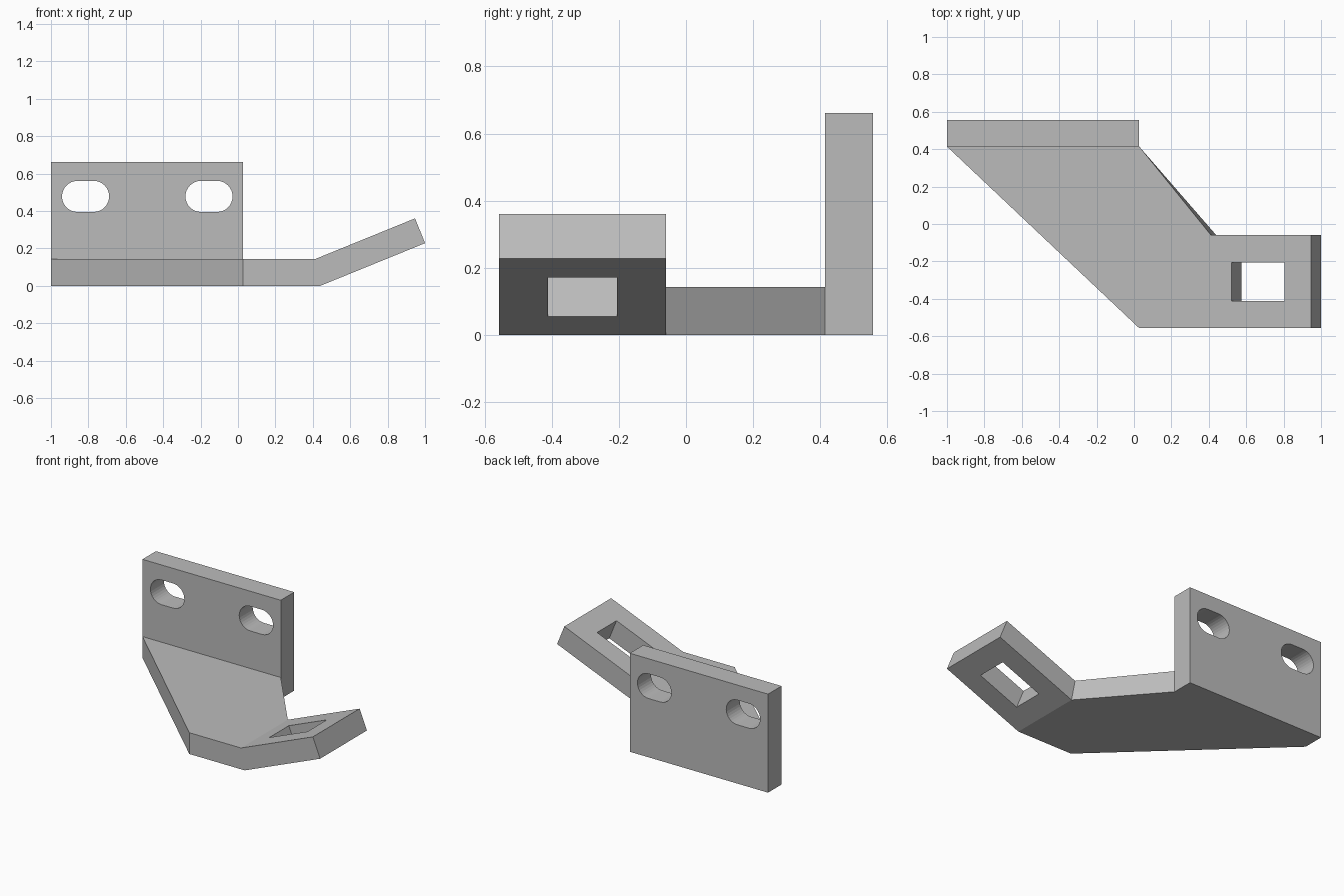
import bpy, bmesh, math
from mathutils import Matrix, Vector

cube = bpy.data.objects.get("Cube")
if cube:
    bpy.data.objects.remove(cube, do_unlink=True)

T = 0.143                      # sheet thickness
Y0, Y1 = -0.557, 0.557         # front and back
PLATE_X = (-1.0, 0.028)        # back plate, left to right
PLATE_Y = Y1 - T
TAB_Y = -0.06                  # rear edge of the tab
BEND_X = 0.44                  # bend line on the underside
TILT = math.radians(22.15)     # tab angle

steel = bpy.data.materials.new("grey steel")
steel.use_nodes = True
grey = (0.5, 0.5, 0.5, 1)
steel.diffuse_color = grey
steel.node_tree.nodes["Principled BSDF"].inputs["Base Color"].default_value = grey


def add_object(name, bm):
    bmesh.ops.recalc_face_normals(bm, faces=bm.faces)
    mesh = bpy.data.meshes.new(name)
    bm.to_mesh(mesh)
    bm.free()
    mesh.materials.append(steel)
    obj = bpy.data.objects.new(name, mesh)
    bpy.context.collection.objects.link(obj)
    return obj


def prism(name, points, depth):
    """Extrude a closed outline of 3D points along a vector."""
    bm = bmesh.new()
    face = bm.faces.new([bm.verts.new(p) for p in points])
    grown = bmesh.ops.extrude_face_region(bm, geom=[face], use_keep_orig=True)["geom"]
    bmesh.ops.translate(bm, vec=depth, verts=[v for v in grown if isinstance(v, bmesh.types.BMVert)])
    return add_object(name, bm)


def cut(target, cutter):
    mod = target.modifiers.new("cut " + cutter.name, "BOOLEAN")
    mod.operation = "DIFFERENCE"
    mod.solver = "EXACT"
    mod.object = cutter
    cutter.hide_render = True
    cutter.hide_viewport = True
    cutter.display_type = "WIRE"


# Back plate
xa, xb = PLATE_X
back_plate = prism("back_plate",
                   [(xa, PLATE_Y, 0), (xb, PLATE_Y, 0), (xb, PLATE_Y, 0.662), (xa, PLATE_Y, 0.662)],
                   (0, T, 0))

# Rounded mounting slots
R, HALF, STEPS = 0.083, 0.043, 16
for name, cx in (("slot_cutter_right", -0.815), ("slot_cutter_left", -0.155)):
    outline = []
    for side, start in ((1, -math.pi / 2), (-1, math.pi / 2)):
        for i in range(STEPS + 1):
            a = start + math.pi * i / STEPS
            outline.append((cx + side * HALF + R * math.cos(a), PLATE_Y - 0.1, 0.478 + R * math.sin(a)))
    cut(back_plate, prism(name, outline, (0, T + 0.2, 0)))

# Slanted base and bent tab, one folded sheet
along = Vector((math.cos(TILT), 0, math.sin(TILT)))
normal = Vector((-math.sin(TILT), 0, math.cos(TILT)))
bend_low = Vector((BEND_X, 0, 0))
bend_high = Vector((BEND_X - T * math.tan(TILT / 2), 0, T))
end_low = bend_low + along * 0.605
end_high = end_low + normal * T


def sheet_loop(bm, z, bend, end):
    corners = [(xa, PLATE_Y, z), (xb, Y0, z), (bend.x, Y0, z), (end.x, Y0, end.z),
               (end.x, TAB_Y, end.z), (bend.x, TAB_Y, z), (xb, PLATE_Y, z)]
    return [bm.verts.new(c) for c in corners]


bm = bmesh.new()
low = sheet_loop(bm, 0, bend_low, end_low)
high = sheet_loop(bm, T, bend_high, end_high)
for loop in (low, high):
    bm.faces.new([loop[i] for i in (0, 1, 2, 5, 6)])
    bm.faces.new(loop[2:6])
for i in range(7):
    j = (i + 1) % 7
    bm.faces.new((low[i], low[j], high[j], high[i]))
base = add_object("base_and_tab", bm)

# Rectangular window through the tab, square to its slope
near, far = 0.146, 0.452
start = bend_low - normal * 0.1
corners = [start + along * d + Vector((0, y, 0))
           for d, y in ((near, -0.412), (far, -0.412), (far, -0.205), (near, -0.205))]
cut(base, prism("window_cutter", corners, normal * (T + 0.2)))
